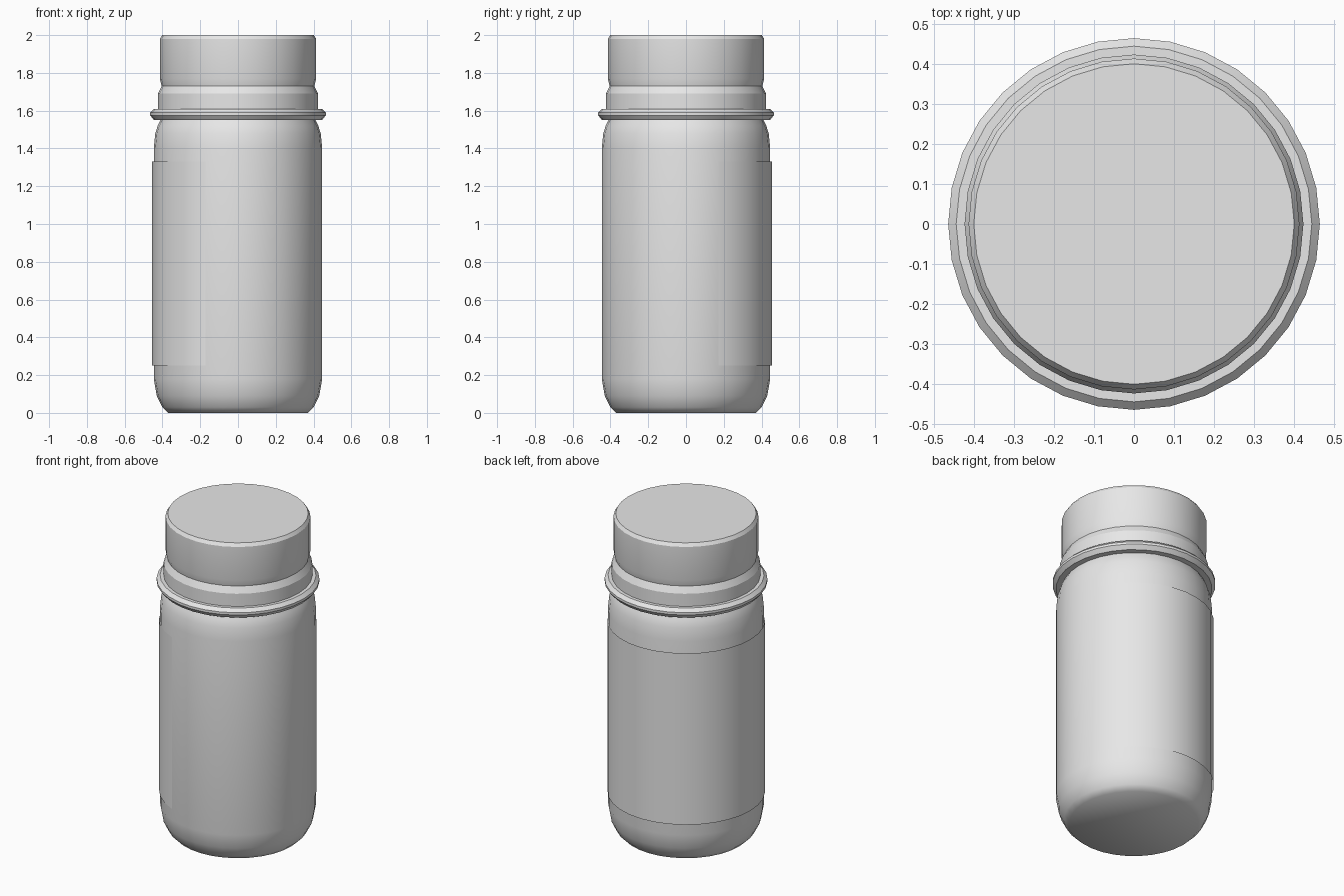
import bpy
import math

SIDES = 32

old = bpy.data.objects.get("Cube")
if old:
    bpy.data.objects.remove(old, do_unlink=True)


def make_material(name, colour):
    mat = bpy.data.materials.new(name)
    mat.use_nodes = True
    mat.diffuse_color = colour
    mat.node_tree.nodes["Principled BSDF"].inputs["Base Color"].default_value = colour
    return mat


def lathe(name, profile, mat, angle, closed=True, centre=(0, 0)):
    """Turn a (radius, height) profile, listed bottom to top, around z."""
    verts, faces = [], []
    for r, z in profile:
        for i in range(SIDES):
            a = math.tau * i / SIDES
            verts.append((r * math.cos(a), r * math.sin(a), z))
    for k in range(len(profile) - 1):
        low, high = k * SIDES, (k + 1) * SIDES
        for i in range(SIDES):
            j = (i + 1) % SIDES
            faces.append((low + i, low + j, high + j, high + i))
    if closed:
        last = (len(profile) - 1) * SIDES
        faces.append(tuple(reversed(range(SIDES))))
        faces.append(tuple(range(last, last + SIDES)))
    mesh = bpy.data.meshes.new(name)
    mesh.from_pydata(verts, [], faces)
    mesh.materials.append(mat)
    obj = bpy.data.objects.new(name, mesh)
    obj.location = (*centre, 0)
    bpy.context.collection.objects.link(obj)
    bpy.ops.object.select_all(action="DESELECT")
    obj.select_set(True)
    bpy.context.view_layer.objects.active = obj
    bpy.ops.object.shade_smooth_by_angle(angle=math.radians(angle))
    return obj


grey = make_material("light grey", (0.8, 0.8, 0.8, 1))

# Jar body with rounded base and shoulder
lathe("bottle_body",
      [(0.37, 0), (0.4, 0.03), (0.43, 0.09), (0.446, 0.18), (0.446, 1.4),
       (0.438, 1.48), (0.425, 1.52), (0.405, 1.56)], grey, 60)

# Label sleeve, sitting slightly off-centre so one side stands proud
lathe("label", [(0.449, 0.25), (0.449, 1.33)], grey, 30,
      closed=False, centre=(-0.005, 0.005))

# Bevelled flange under the cap
lathe("neck_flange",
      [(0.445, 1.55), (0.465, 1.575), (0.465, 1.59), (0.445, 1.61)], grey, 25)

# Tamper band below the cap
lathe("cap_band",
      [(0.424, 1.6), (0.424, 1.69), (0.404, 1.73)], grey, 25)

# Screw cap with bevelled rims
lathe("cap",
      [(0.403, 1.725), (0.414, 1.77), (0.414, 1.98), (0.401, 2)], grey, 25)
